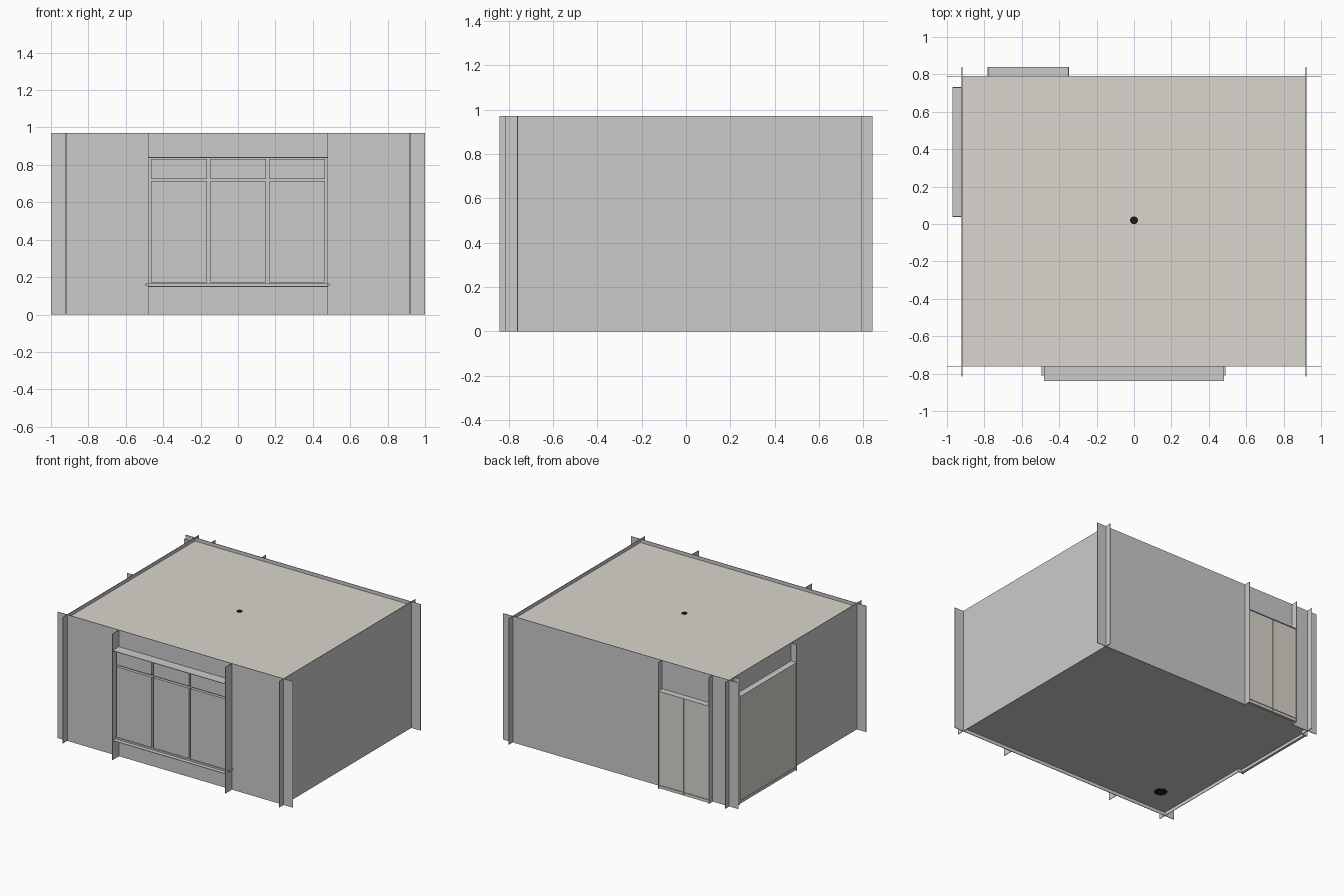
import bpy, bmesh

if "Cube" in bpy.data.objects:
    bpy.data.objects.remove(bpy.data.objects["Cube"])

T = 0.002           # half thickness of the sheet walls
H = 0.97            # wall height
X, YF, YB = 0.92, -0.76, 0.79   # room faces

def mat(name, col):
    m = bpy.data.materials.new(name)
    m.diffuse_color = (*col, 1)
    m.use_nodes = True
    m.node_tree.nodes["Principled BSDF"].inputs["Base Color"].default_value = m.diffuse_color
    return m

beige = mat("beige", (0.70, 0.67, 0.61))
black = mat("black", (0.01, 0.01, 0.01))

def boxes(name, items, material=None):
    """One object from a list of (x0, x1, y0, y1, z0, z1) boxes."""
    bm = bmesh.new()
    for x0, x1, y0, y1, z0, z1 in items:
        vs = bmesh.ops.create_cube(bm, size=1)["verts"]
        for v in vs:
            v.co = (x1 if v.co.x > 0 else x0,
                    y1 if v.co.y > 0 else y0,
                    z1 if v.co.z > 0 else z0)
    me = bpy.data.meshes.new(name)
    bm.to_mesh(me)
    bm.free()
    if material:
        me.materials.append(material)
    ob = bpy.data.objects.new(name, me)
    bpy.context.collection.objects.link(ob)
    return ob

def wall(name, axis, pos, a, b, hole=None):
    """Sheet wall across an axis, spanning a..b, with an optional hole (a0, a1, z0, z1)."""
    spans = [(a, b, 0, H)]
    if hole:
        a0, a1, z0, z1 = hole
        spans = [(a, a0, 0, H), (a1, b, 0, H), (a0, a1, z1, H)]
        if z0 > 0:
            spans.append((a0, a1, 0, z0))
    if axis == "x":
        items = [(pos - T, pos + T, s0, s1, z0, z1) for s0, s1, z0, z1 in spans]
    else:
        items = [(s0, s1, pos - T, pos + T, z0, z1) for s0, s1, z0, z1 in spans]
    return boxes(name, items)

# Walls run past the corners as fins
wall("front_wall", "y", YF, -1, 1, (-0.48, 0.48, 0.15, 0.84))
wall("back_wall", "y", YB, -1, 1, (-0.78, -0.35, 0, 0.75))
wall("right_wall", "x", X, -0.815, 0.84)
wall("left_wall", "x", -X, -0.815, 0.84, (0.04, 0.73, 0, 0.83))

# Floor and ceiling sit slightly inside the wall edges
boxes("floor", [(-X, X, YF, YB, 0.026, 0.03),
                (-0.78, -0.35, YB, 0.84, 0.026, 0.03),
                (-0.97, -X, 0.04, 0.73, 0.026, 0.03)])
boxes("ceiling", [(-X, X, YF, YB, 0.94, 0.944)], beige)

# Baseboard and cornice inside the room
for name, z0, z1 in (("baseboard", 0.03, 0.10), ("cornice", 0.88, 0.94)):
    d = 0.015
    runs = [(X - d, X - T, YF, YB, z0, z1), (-X, X, YF + T, YF + d, z0, z1)]
    if name == "cornice":
        runs += [(-X + T, -X + d, YF, YB, z0, z1), (-X, X, YB - d, YB - T, z0, z1)]
    else:
        runs += [(-X + T, -X + d, YF, 0.04, z0, z1), (-0.35, X, YB - d, YB - T, z0, z1)]
    boxes(name, runs, beige)

# Full-height jamb fins beside every opening
boxes("window_jambs", [(x - T, x + T, -0.84, YF, 0, H) for x in (-0.48, 0.48)])
boxes("back_door_jambs", [(x - T, x + T, YB, 0.84, 0, H) for x in (-0.78, -0.35)])
boxes("left_door_jambs", [(-0.97, -X, y - T, y + T, 0, H) for y in (0.04, 0.73)])

# Header and sill shelves
boxes("window_shelves", [(-0.48, 0.48, -0.84, YF, z - T, z + T) for z in (0.15, 0.84)])
boxes("window_sill", [(-0.495, 0.49, -0.81, YF + 0.02, 0.152, 0.165)])
boxes("back_door_header", [(-0.78, -0.35, YB, 0.84, 0.748, 0.752)])
boxes("left_door_header", [(-0.97, -X, 0.04, 0.73, 0.828, 0.832)])

# Window: backing frame and six panes separated by grooves
boxes("window_frame", [(-0.478, 0.478, -0.79, -0.785, 0.165, 0.838)])
panes = []
for i in range(3):
    cx = (i - 1) * 0.315
    for z0, z1 in ((0.17, 0.71), (0.725, 0.832)):
        panes.append((cx - 0.15, cx + 0.15, -0.812, -0.79, z0, z1))
boxes("window_panes", panes)

# Doors
boxes("back_door_leaves", [(-0.777, -0.5665, 0.815, 0.835, 0.005, 0.747),
                           (-0.5635, -0.353, 0.815, 0.835, 0.005, 0.747)], beige)
boxes("left_door", [(-0.965, -0.945, 0.043, 0.727, 0.005, 0.827)], beige)

# Round ceiling fitting and lamp base at floor level
def disc(name, x, y, z, r, h):
    bpy.ops.mesh.primitive_cylinder_add(vertices=32, radius=r, depth=h, location=(x, y, z))
    ob = bpy.context.object
    ob.name = name
    ob.data.materials.append(black)
    bpy.ops.object.shade_smooth_by_angle()

disc("ceiling_fitting", 0, 0.02, 0.938, 0.021, 0.015)
disc("lamp_base", -0.71, -0.556, 0.032, 0.047, 0.015)
